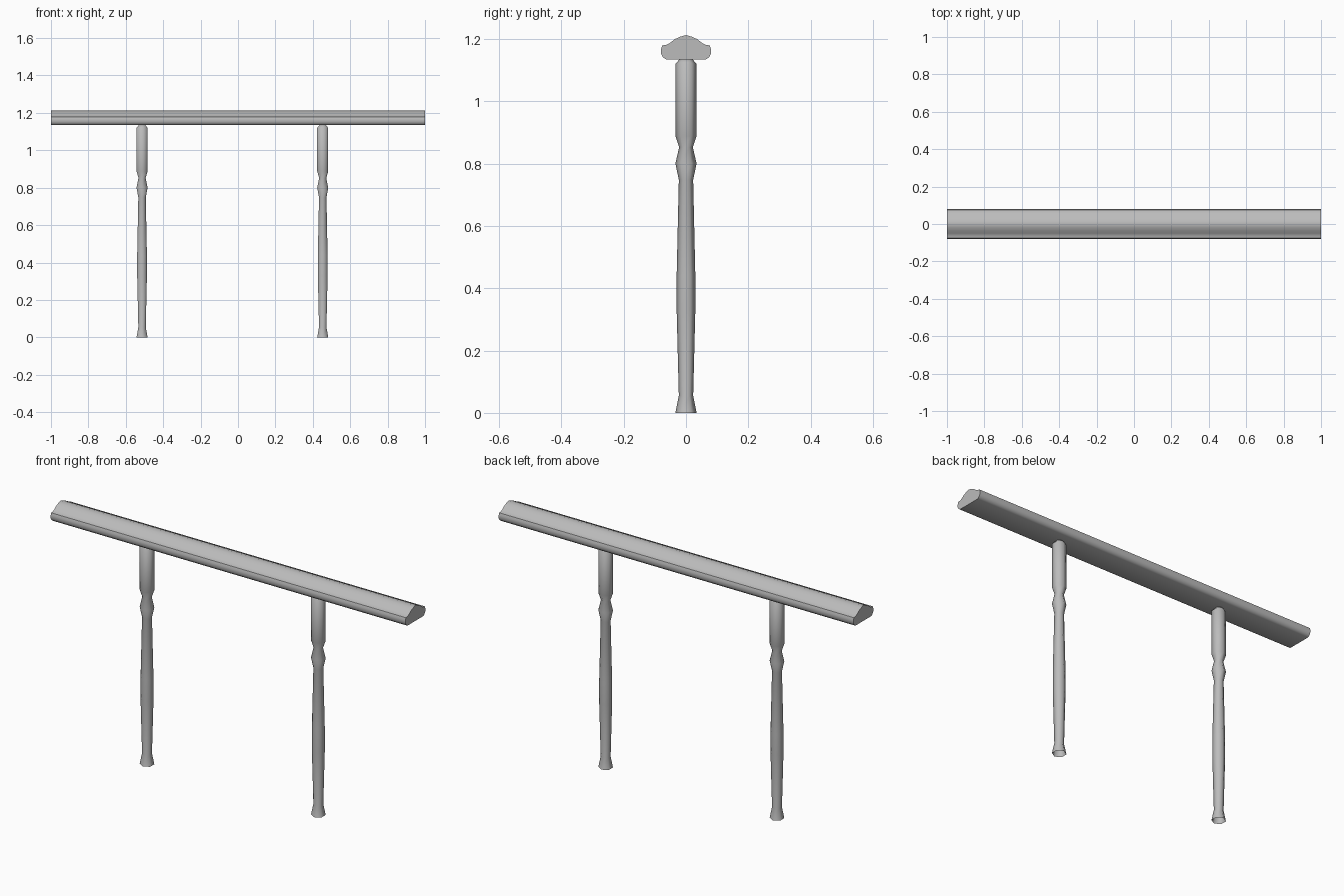
import bpy
import bmesh
from math import cos, sin, pi, radians

default = bpy.data.objects.get("Cube")
if default:
    bpy.data.objects.remove(default, do_unlink=True)

grey = bpy.data.materials.new("plain grey")
grey.use_nodes = True
grey.diffuse_color = (0.5, 0.5, 0.5, 1)
grey.node_tree.nodes["Principled BSDF"].inputs["Base Color"].default_value = (0.5, 0.5, 0.5, 1)


def finish(name, bm, angle):
    """Turn the bmesh into a smooth shaded object with sharp edges kept."""
    bmesh.ops.recalc_face_normals(bm, faces=bm.faces)
    mesh = bpy.data.meshes.new(name)
    bm.to_mesh(mesh)
    bm.free()
    mesh.materials.append(grey)
    obj = bpy.data.objects.new(name, mesh)
    bpy.context.collection.objects.link(obj)
    bpy.ops.object.select_all(action='DESELECT')
    obj.select_set(True)
    bpy.context.view_layer.objects.active = obj
    bpy.ops.object.shade_smooth_by_angle(angle=radians(angle))
    return obj


# Handrail: half profile (y, z) mirrored and extruded along x
half = [(0.064, 1.134), (0.074, 1.141), (0.08, 1.152), (0.08, 1.168), (0.076, 1.179),
        (0.062, 1.181), (0.05, 1.188), (0.036, 1.199), (0.018, 1.207), (0, 1.212)]
profile = half + [(-y, z) for y, z in reversed(half[:-1])]
bm = bmesh.new()
end = bm.faces.new([bm.verts.new((-1, y, z)) for y, z in profile])
ext = bmesh.ops.extrude_face_region(bm, geom=[end], use_keep_orig=True)
bmesh.ops.translate(bm, vec=(2, 0, 0),
                    verts=[v for v in ext["geom"] if isinstance(v, bmesh.types.BMVert)])
finish("handrail", bm, 35)

# Turned posts: six-sided rings stacked by (radius, z), open underneath
SIDES = 6
turning = [(0.034, 0), (0.023, 0.055), (0.03, 0.33), (0.03, 0.44), (0.023, 0.748),
           (0.034, 0.8), (0.022, 0.852), (0.034, 0.888), (0.034, 1.12), (0.02, 1.135)]


def post(name, x):
    bm = bmesh.new()
    rings = []
    for r, z in turning:
        angles = [2 * pi * (i + 0.5) / SIDES for i in range(SIDES)]
        rings.append([bm.verts.new((x + r * cos(a), r * sin(a), z)) for a in angles])
    for low, high in zip(rings, rings[1:]):
        for i in range(SIDES):
            j = (i + 1) % SIDES
            bm.faces.new((low[i], low[j], high[j], high[i]))
    bm.faces.new(rings[-1])
    finish(name, bm, 65)


post("right_post", -0.513)
post("left_post", 0.453)
